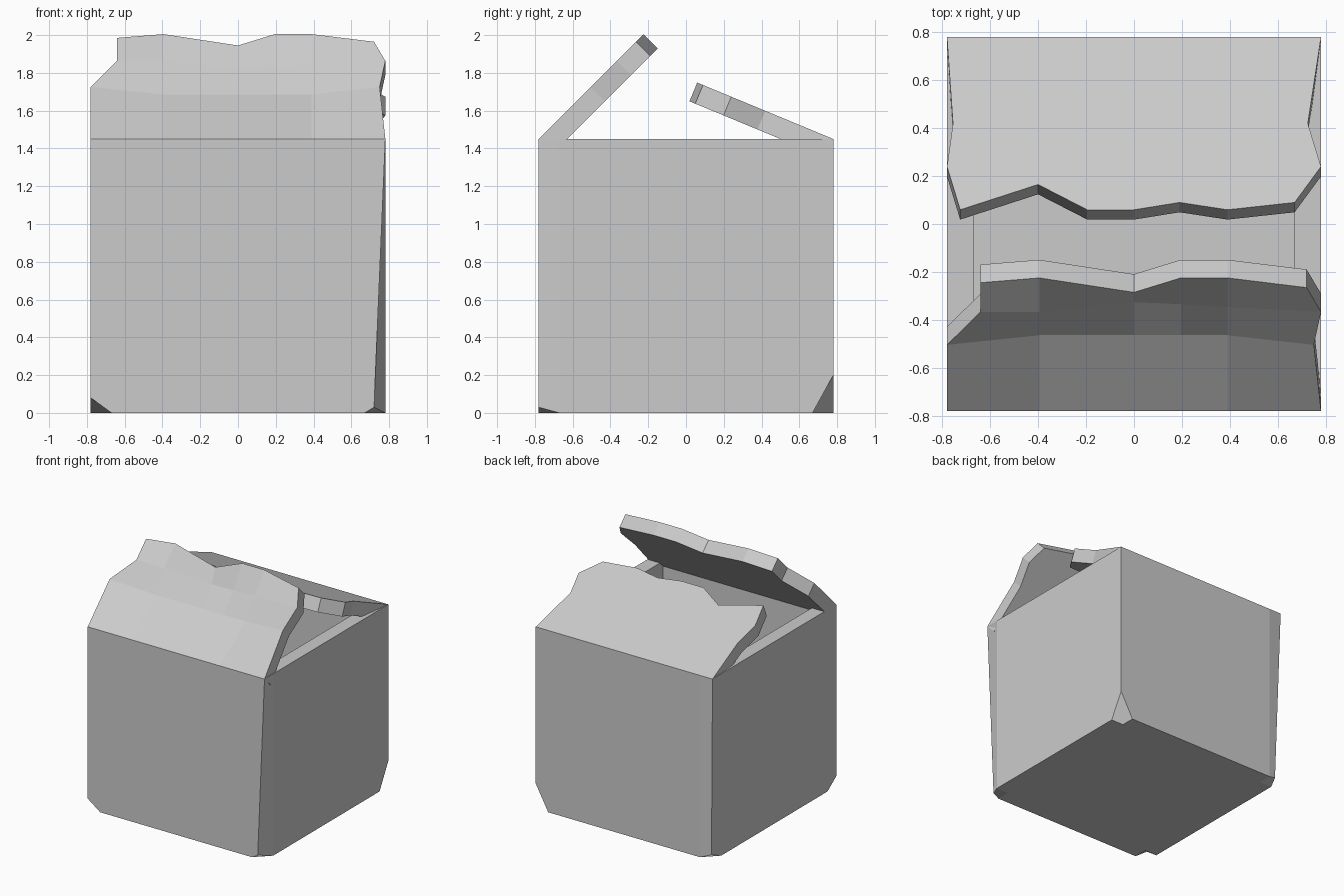
import bpy, bmesh
from math import radians, sin, cos
from mathutils import Vector

cube = bpy.data.objects.get("Cube")
if cube:
    bpy.data.objects.remove(cube, do_unlink=True)

grey = bpy.data.materials.new("stone_grey")
grey.use_nodes = True
GREY = (0.6, 0.6, 0.6, 1)
grey.diffuse_color = GREY
grey.node_tree.nodes["Principled BSDF"].inputs["Base Color"].default_value = GREY

OUT, INN, TOP = 0.78, 0.67, 1.45
WALL = OUT - INN


def finish(bm, name):
    bmesh.ops.remove_doubles(bm, verts=bm.verts, dist=0.0005)
    bmesh.ops.recalc_face_normals(bm, faces=bm.faces)
    mesh = bpy.data.meshes.new(name)
    bm.to_mesh(mesh)
    bm.free()
    mesh.materials.append(grey)
    obj = bpy.data.objects.new(name, mesh)
    bpy.context.collection.objects.link(obj)
    return obj


# Open box: bordered base and rim, outer walls, cavity walls and floor
def build_box():
    bm = bmesh.new()
    c = (-OUT, -INN, INN, OUT)

    def quad(*pts):
        bm.faces.new([bm.verts.new(p) for p in pts])

    def level(x0, x1, y0, y1, z):
        quad((x0, y0, z), (x1, y0, z), (x1, y1, z), (x0, y1, z))

    for i in range(3):
        for j in range(3):
            middle = i == j == 1
            level(c[i], c[i + 1], c[j], c[j + 1], 0)
            level(c[i], c[i + 1], c[j], c[j + 1], WALL if middle else TOP)
        a, b = c[i], c[i + 1]
        for s in (-OUT, OUT):
            quad((a, s, 0), (b, s, 0), (b, s, TOP), (a, s, TOP))
            quad((s, a, 0), (s, b, 0), (s, b, TOP), (s, a, TOP))
    for s in (-INN, INN):
        quad((-INN, s, WALL), (INN, s, WALL), (INN, s, TOP), (-INN, s, TOP))
        quad((s, -INN, WALL), (s, INN, WALL), (s, INN, TOP), (s, -INN, TOP))
    bmesh.ops.remove_doubles(bm, verts=bm.verts, dist=0.0005)

    # Chipped bottom corners
    chips = {(-1, -1): (-OUT, -OUT, 0.08), (1, -1): (0.72, -OUT, 0.03),
             (1, 1): (OUT, OUT, 0.2), (-1, 1): (-0.75, 0.75, 0.03)}
    for (sx, sy), target in chips.items():
        corner = Vector((sx * OUT, sy * OUT, 0))
        for v in bm.verts:
            if (v.co - corner).length < 0.001:
                v.co = target
                break
    return finish(bm, "open_box")


# Broken lid flap: a slab swung up from its hinge, with ragged edges and dents
def build_flap(name, side, angle, columns, left, right, tips, dents):
    bm = bmesh.new()
    along = Vector((0, -side * cos(angle), sin(angle)))
    inward = Vector((0, -side * sin(angle), -cos(angle)))
    hinge = Vector((0, side * OUT, TOP))
    n = len(tips)
    layers = []
    for under in (False, True):
        rows = []
        for r in range(4):
            row = []
            for k in range(n):
                x = left[r] if k == 0 else right[r] if k == n - 1 else columns[k - 1]
                s = (0, 0.39, 0.585, tips[k])[r]
                depth = 0.107 if under else dents.get((r, k), 0)
                row.append(bm.verts.new(hinge + along * s + inward * depth + Vector((x, 0, 0))))
            rows.append(row)
        layers.append(rows)
        for r in range(3):
            for k in range(n - 1):
                bm.faces.new((rows[r][k], rows[r][k + 1], rows[r + 1][k + 1], rows[r + 1][k]))
    # Close the slab around its outline
    rim = ([(0, k) for k in range(n)] + [(r, n - 1) for r in (1, 2, 3)]
           + [(3, k) for k in range(n - 2, -1, -1)] + [(2, 0), (1, 0)])
    top, low = layers
    for (r, k), (q, m) in zip(rim, rim[1:] + rim[:1]):
        bm.faces.new((top[r][k], top[q][m], low[q][m], low[r][k]))
    return finish(bm, name)


build_box()

front_dents = {(1, k): 0.057 for k in range(1, 5)}
front_dents.update({(2, 2): 0.057, (2, 3): 0.045, (2, 4): 0.028})
build_flap("front_flap", -1, radians(45), (-0.395, 0, 0.195, 0.39),
           (-0.78, -0.78, -0.64, -0.64), (0.78, 0.75, 0.78, 0.72),
           (0.757, 0.785, 0.70, 0.785, 0.785, 0.728), front_dents)
build_flap("back_flap", 1, radians(22.5), (-0.4, -0.195, 0, 0.19, 0.39),
           (-0.78, -0.755, -0.78, -0.725), (0.78, 0.725, 0.78, 0.67),
           (0.78, 0.666, 0.78, 0.78, 0.747, 0.78, 0.747), {})
